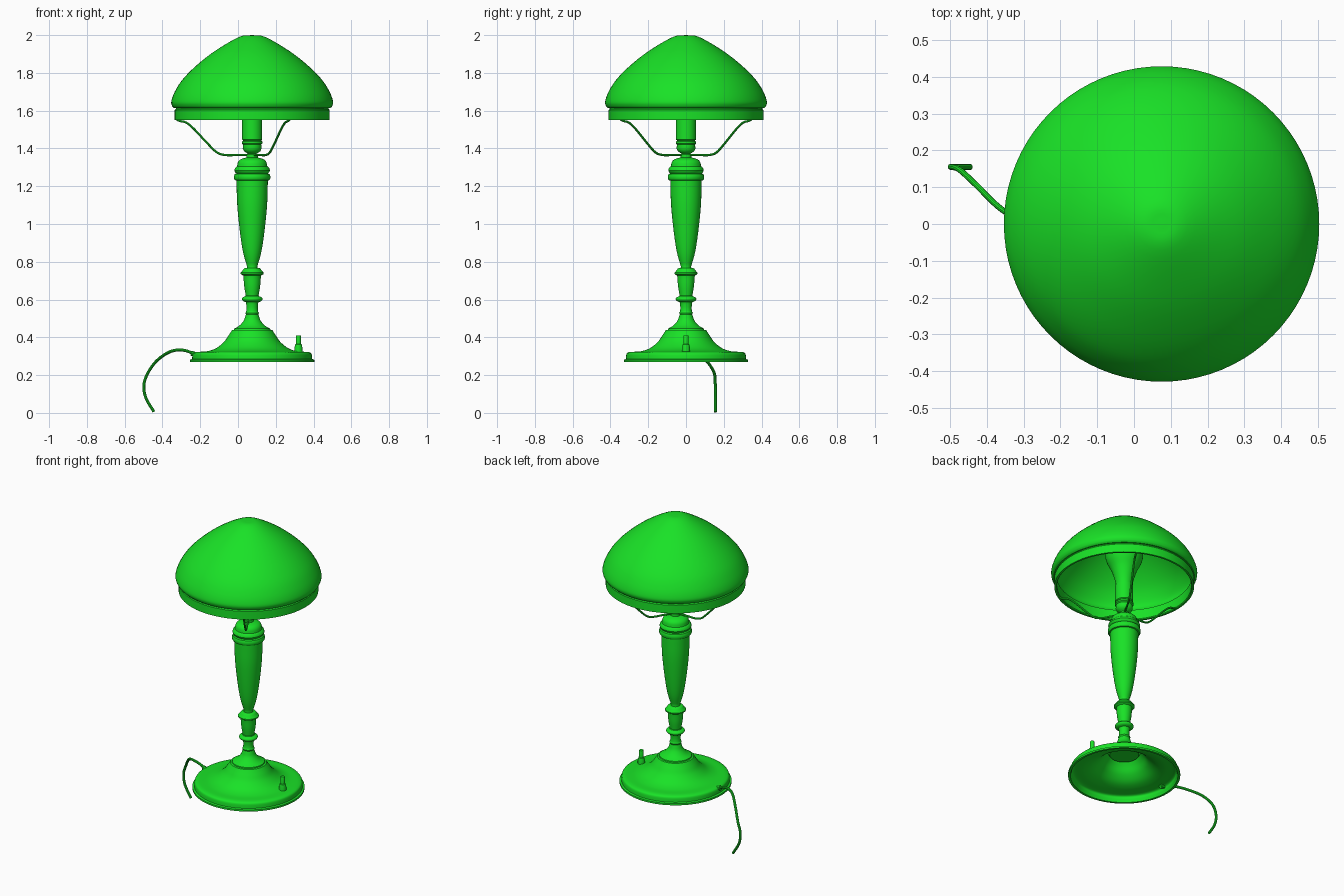
import bpy, bmesh, math
from mathutils import Vector

AX = 0.075  # lamp axis in x
green = bpy.data.materials.new("green")
green.diffuse_color = (0.01, 0.76, 0.02, 1)


def finish(obj, angle=35):
    obj.data.materials.append(green)
    bpy.ops.object.select_all(action='DESELECT')
    obj.select_set(True)
    bpy.context.view_layer.objects.active = obj
    bpy.ops.object.shade_smooth_by_angle(angle=math.radians(angle))
    return obj


def smooth(pts, n=5):
    """Catmull-Rom points through a short profile."""
    p = [Vector(q) for q in pts]
    p = [2 * p[0] - p[1]] + p + [2 * p[-1] - p[-2]]
    out = []
    for a, b, c, d in zip(p, p[1:], p[2:], p[3:]):
        for i in range(n):
            t = i / n
            out.append(0.5 * (2 * b + (c - a) * t + (2 * a - 5 * b + 4 * c - d) * t * t
                              + (3 * b - a - 3 * c + d) * t ** 3))
    return [tuple(q) for q in out] + [tuple(pts[-1])]


def lathe(name, profile, x=AX, y=0, seg=64, closed=False):
    """Spin an (r, z) profile about a vertical axis."""
    bm = bmesh.new()
    vs = [bm.verts.new((max(r, 0), 0, z)) for r, z in profile]
    es = [bm.edges.new(e) for e in zip(vs, vs[1:])]
    if closed:
        es.append(bm.edges.new((vs[-1], vs[0])))
    bmesh.ops.spin(bm, geom=vs + es, cent=(0, 0, 0), axis=(0, 0, 1),
                   angle=2 * math.pi, steps=seg, use_duplicate=False)
    bmesh.ops.remove_doubles(bm, verts=bm.verts, dist=1e-5)
    bmesh.ops.recalc_face_normals(bm, faces=bm.faces)
    me = bpy.data.meshes.new(name)
    bm.to_mesh(me)
    bm.free()
    obj = bpy.data.objects.new(name, me)
    obj.location = (x, y, 0)
    bpy.context.collection.objects.link(obj)
    return finish(obj)


def tube(name, pts, radius):
    """Round wire along a smoothed path, turned into a mesh."""
    cu = bpy.data.curves.new(name, 'CURVE')
    cu.dimensions = '3D'
    cu.bevel_depth, cu.bevel_resolution, cu.use_fill_caps = radius, 3, True
    path = smooth(pts, 6)
    sp = cu.splines.new('POLY')
    sp.points.add(len(path) - 1)
    for pt, co in zip(sp.points, path):
        pt.co = (*co, 1)
    obj = bpy.data.objects.new(name, cu)
    bpy.context.collection.objects.link(obj)
    bpy.ops.object.select_all(action='DESELECT')
    obj.select_set(True)
    bpy.context.view_layer.objects.active = obj
    bpy.ops.object.convert(target='MESH')
    return finish(bpy.context.object)


# Glass shade: thin shell, open below
outer = smooth([(0, 2.0), (0.07, 1.99), (0.20, 1.914), (0.30, 1.835), (0.37, 1.763),
                (0.41, 1.70), (0.428, 1.65), (0.424, 1.625), (0.413, 1.613)])
inner = smooth([(0.398, 1.613), (0.412, 1.65), (0.395, 1.70), (0.355, 1.76),
                (0.285, 1.83), (0.19, 1.902), (0.065, 1.976), (0, 1.986)])
lathe("shade", outer + inner, seg=80)

# Metal band under the shade
lathe("shade_band", [(0.41, 1.55), (0.41, 1.603), (0.404, 1.61), (0.404, 1.618),
                     (0.394, 1.618), (0.394, 1.555), (0.398, 1.55)], seg=80, closed=True)

# Bulb and its holder
lathe("bulb", smooth([(0.048, 1.54), (0.054, 1.59), (0.075, 1.66), (0.103, 1.72), (0.111, 1.77),
                      (0.098, 1.82), (0.06, 1.86), (0, 1.875)]), seg=40)
lathe("bulb_holder", [(0, 1.56), (0.053, 1.555), (0.053, 1.447), (0.047, 1.442), (0.054, 1.436),
                      (0.054, 1.426), (0.048, 1.42), (0.05, 1.40), (0.043, 1.385),
                      (0.032, 1.378), (0.024, 1.372), (0.03, 1.368), (0.03, 1.35), (0, 1.34)], seg=40)

# Turned stem
cap = smooth([(0.03, 1.352), (0.06, 1.343), (0.075, 1.328), (0.08, 1.305)], 4)
beads = [(0.084, 1.303), (0.091, 1.295), (0.094, 1.284), (0.09, 1.273), (0.083, 1.268),
         (0.092, 1.264), (0.096, 1.254), (0.096, 1.24), (0.091, 1.232), (0.083, 1.23)]
taper = smooth([(0.083, 1.225), (0.079, 1.10), (0.065, 0.96), (0.048, 0.85), (0.027, 0.775)])
collar = smooth([(0.028, 0.768), (0.042, 0.765), (0.052, 0.752)], 3) + [
    (0.061, 0.742), (0.061, 0.735), (0.047, 0.727)]
neck = smooth([(0.046, 0.72), (0.042, 0.67), (0.034, 0.622)], 4)
ring = smooth([(0.036, 0.618), (0.051, 0.611), (0.055, 0.602), (0.048, 0.592), (0.034, 0.586)], 3)
lower = smooth([(0.032, 0.58), (0.03, 0.555), (0.032, 0.535)], 3) + [(0.036, 0.53), (0.033, 0.522)]
foot = smooth([(0.035, 0.515), (0.045, 0.488), (0.068, 0.462), (0.095, 0.446)], 4)
lathe("stem", [(0, 1.354)] + cap + beads + taper + collar + neck + ring + lower + foot
      + [(0.098, 0.435), (0.0, 0.425)], seg=48)

# Hollow base dish
top = smooth([(0.107, 0.438), (0.125, 0.41), (0.15, 0.375), (0.19, 0.343), (0.235, 0.327), (0.285, 0.323)])
rim = smooth([(0.305, 0.321), (0.315, 0.312), (0.318, 0.285)], 3)
under = smooth([(0.308, 0.288), (0.298, 0.308), (0.235, 0.315), (0.185, 0.331),
                (0.143, 0.363), (0.115, 0.40), (0.095, 0.425)])
lathe("base", [(0, 0.44), (0.1, 0.44)] + top + rim + [(0.329, 0.281), (0.329, 0.27), (0.315, 0.27)]
      + under + [(0.085, 0.41), (0.0, 0.41)], seg=80)

# Push switch on the base
lathe("switch", [(0, 0.41), (0.012, 0.41), (0.013, 0.407), (0.013, 0.365), (0.017, 0.363),
                 (0.021, 0.345), (0.021, 0.315), (0, 0.315)], x=0.32, seg=24)

# Three wire arms carrying the shade
arm = [(0.015, 1.365), (0.08, 1.365), (0.14, 1.365), (0.185, 1.378), (0.235, 1.425),
       (0.31, 1.505), (0.35, 1.537), (0.385, 1.546), (0.402, 1.556)]
for i, deg in enumerate((180, 60, -60)):
    c, s = math.cos(math.radians(deg)), math.sin(math.radians(deg))
    tube(f"shade_arm_{i + 1}", [(AX + r * c, r * s, z) for r, z in arm], 0.006)

# Power cord and its sleeve at the base
tube("cord", [(-0.20, 0, 0.30), (-0.235, 0, 0.313), (-0.275, 0.004, 0.329), (-0.32, 0.016, 0.333),
              (-0.37, 0.048, 0.319), (-0.43, 0.107, 0.276), (-0.475, 0.148, 0.215),
              (-0.498, 0.155, 0.15), (-0.488, 0.155, 0.08), (-0.445, 0.155, 0.006)], 0.008)
tube("cord_sleeve", [(-0.205, 0, 0.303), (-0.225, 0, 0.309), (-0.248, 0, 0.316)], 0.014)
